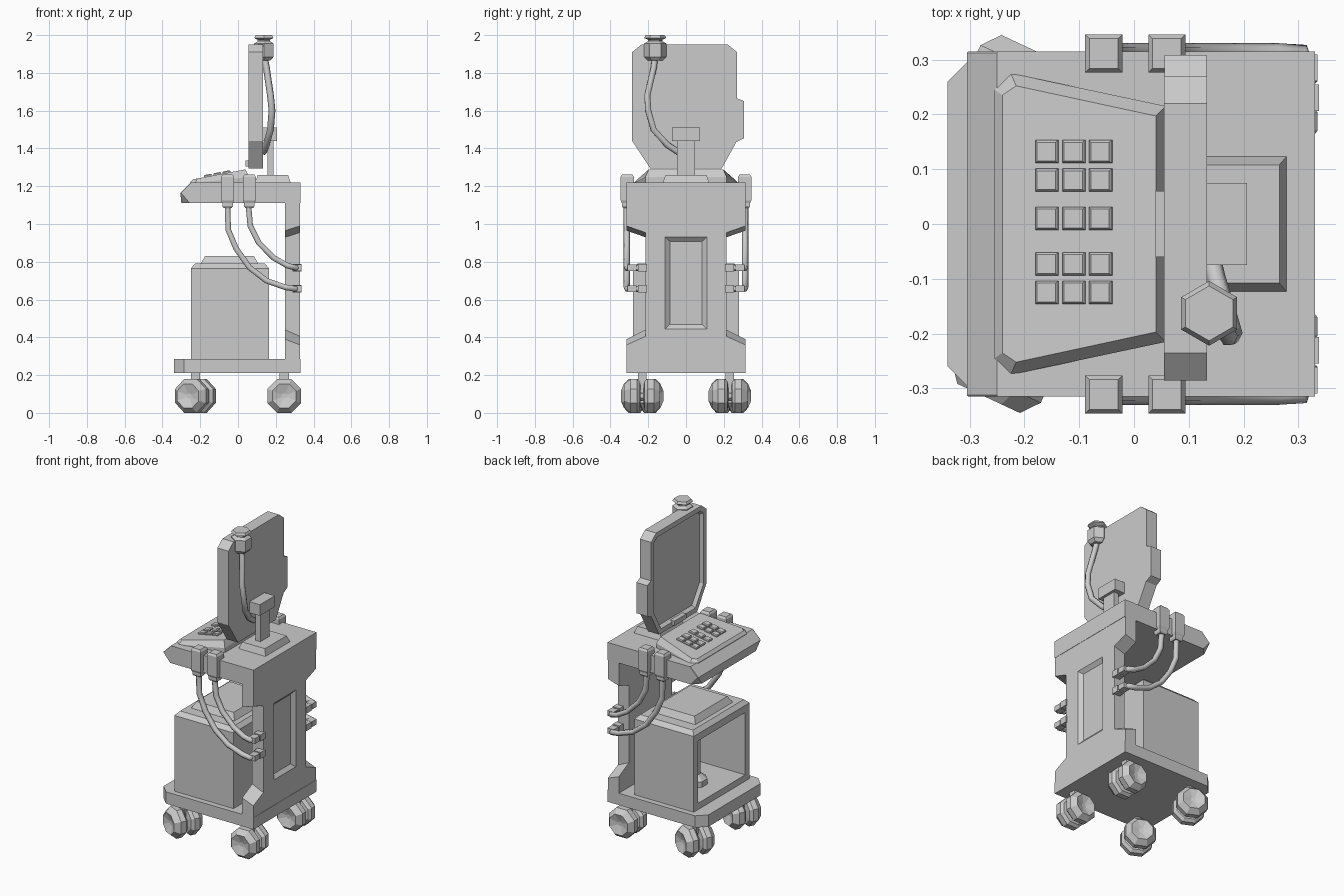
import bpy, bmesh
from math import cos, sin, pi, radians
from mathutils import Matrix, Vector

if "Cube" in bpy.data.objects:
    bpy.data.objects.remove(bpy.data.objects["Cube"])


def finish(name, bm):
    bmesh.ops.recalc_face_normals(bm, faces=bm.faces)
    me = bpy.data.meshes.new(name)
    bm.to_mesh(me)
    bm.free()
    ob = bpy.data.objects.new(name, me)
    bpy.context.collection.objects.link(ob)
    return ob


def loft(name, rings, recess=None, mat=None):
    """Skin closed rings; recess = (face direction, [(inset, depth), ...])."""
    bm = bmesh.new()
    vs = [[bm.verts.new(p) for p in r] for r in rings]
    n = len(rings[0])
    for a, b in zip(vs, vs[1:]):
        for i in range(n):
            j = (i + 1) % n
            bm.faces.new((a[i], a[j], b[j], b[i]))
    bm.faces.new(vs[0])
    bm.faces.new(vs[-1])
    bmesh.ops.recalc_face_normals(bm, faces=bm.faces)
    if recess:
        d = Vector(recess[0])
        f = max((f for f in bm.faces if f.normal.dot(d) > 0.99), key=lambda f: f.calc_area())
        for t, depth in recess[1]:
            bmesh.ops.inset_region(bm, faces=[f], thickness=t, depth=depth, use_even_offset=True)
    if mat:
        bm.transform(mat)
    return finish(name, bm)


def block(name, cx, cy, secs, **kw):
    """Rectangular sections (half x, half y, z) stacked upward."""
    return loft(name, [[(cx - x, cy - y, z), (cx + x, cy - y, z), (cx + x, cy + y, z),
                        (cx - x, cy + y, z)] for x, y, z in secs], **kw)


def lathe(name, prof, n, mat, phase=0.5):
    return loft(name, [[(r * cos(2 * pi * (i + phase) / n), r * sin(2 * pi * (i + phase) / n), h)
                        for i in range(n)] for r, h in prof], mat=mat)


def cable(name, pts, r):
    cu = bpy.data.curves.new(name, 'CURVE')
    cu.dimensions = '3D'
    cu.bevel_depth = r
    cu.bevel_resolution = 1
    cu.use_fill_caps = True
    sp = cu.splines.new('POLY')
    sp.points.add(len(pts) - 1)
    for p, c in zip(sp.points, pts):
        p.co = (*c, 1)
    ob = bpy.data.objects.new(name, cu)
    bpy.context.collection.objects.link(ob)


def plan(x0, x1, y, cx, cy, z):
    """Plan outline with the two front (-x) corners cut."""
    return [(x0, -y + cy, z), (x0 + cx, -y, z), (x1, -y, z),
            (x1, y, z), (x0 + cx, y, z), (x0, y - cy, z)]


# Base plate and desk
loft("base_plate", [plan(-.34, .33, .315, .055, .055, z) for z in (.21, .285)])
loft("desk", [plan(-.30, .33, .315, .045, .045, 1.11), plan(-.305, .33, .315, .003, .003, 1.165),
              plan(-.25, .33, .315, .003, .003, 1.22)])

# Back column with flared ends and recessed panel
half = [(.315, .21), (.315, .36), (.215, .405), (.215, .955), (.315, .99), (.315, 1.218)]
half_in = [(.315, .21), (.315, .39), (.215, .44), (.215, .93), (.315, .965), (.315, 1.218)]
column = loft("back_column", [[(x, y, z) for y, z in h] + [(x, -y, z) for y, z in reversed(h)]
                              for x, h in ((.25, half_in), (.328, half))])
cut = loft("panel_cutter", [[(x, -y, .688 - z), (x, y, .688 - z), (x, y, .688 + z), (x, -y, .688 + z)]
                            for x, y, z in ((.308, .085, .22), (.328, .11, .243), (.35, .1375, .2685))])
cut.hide_render = True
cut.hide_viewport = True
mod = column.modifiers.new("panel", 'BOOLEAN')
mod.operation = 'DIFFERENCE'
mod.object = cut

# Cabinet with open front, lid and inner bottle
block("cabinet", -.0425, 0, [(.2075, .28, .28), (.2075, .28, .765), (.185, .255, .79)],
      recess=((-1, 0, 0), [(.045, 0), (.001, -.34)]))
block("cabinet_lid", -.045, 0, [(.155, .19, .785), (.13, .165, .83)])
lathe("inner_bottle", [(.07, .32), (.07, .36), (.03, .39), (.03, .70), (.02, .73)], 8,
      Matrix.Translation((-.08, .02, 0)))

# Twin-wheel casters, front pair swivelled
wheel = [(.05, .008), (.08, .012), (.097, .028), (.097, .062), (.068, .095), (.015, .078)]
for cx, ang in ((-.225, -25), (.245, 0)):
    for cy in (-.232, .232):
        base = Matrix.Translation((cx, cy, .09)) @ Matrix.Rotation(radians(ang), 4, 'Z')
        for s in (1, -1):
            lathe("caster_wheel", wheel, 8, base @ Matrix.Rotation(radians(90 * s), 4, 'X'))
        lathe("caster_axle", [(.03, -.03), (.03, .03)], 8, base @ Matrix.Rotation(radians(90), 4, 'X'))
        block("caster_stem", cx, cy, [(.025, .022, .09), (.025, .022, .215)])

# Sloped keyboard console
slope = .05 / .265


def top_z(x):
    return 1.24 + slope * (x + .22)


low = [(-.255, .245), (-.225, .275), (.058, .215)]
high = [(-.24, .235), (-.215, .252), (.04, .197)]
ring = lambda pts, f: [(x, y, f(x)) for x, y in pts] + [(x, -y, f(x)) for x, y in reversed(pts)]
loft("keyboard_console", [ring(low, lambda x: 1.21), ring(low, lambda x: 1.218 + max(0, x + .2) * .12),
                          ring(high, top_z)])

# Keys
for kx in (-.158, -.109, -.06):
    for ky in (.132, .08, .01, -.073, -.125):
        m = Matrix.Translation((kx, ky, top_z(kx))) @ Matrix.Rotation(-slope, 4, 'Y')
        block("key", 0, 0, [(.021, .021, -.005), (.021, .021, .006), (.017, .017, .011)], mat=m)

# Monitor with recessed screen, side bump and bottom latch
outline = [(-.19, 1.295), (.19, 1.295), (.27, 1.44), (.27, 1.91), (.22, 1.95),
           (-.235, 1.95), (-.285, 1.91), (-.285, 1.44)]
loft("monitor", [[(x, y, z) for y, z in outline] for x in (.055, .133)],
     recess=((-1, 0, 0), [(.03, 0), (.015, -.02)]))
loft("monitor_side_bump", [[(x, .26, 1.43), (x, .308, 1.455), (x, .308, 1.65), (x, .26, 1.67)]
                           for x in (.056, .132)])
block("monitor_latch", .055, 0, [(.016, .06, 1.305), (.016, .06, 1.335)])

# Monitor stand
block("stand_foot", .185, 0, [(.095, .125, 1.215), (.08, .108, 1.26)])
block("stand_post", .172, 0, [(.017, .047, 1.25), (.017, .047, 1.45)])
block("stand_head", .168, 0, [(.038, .075, 1.44), (.038, .075, 1.51)])

# Probe behind the monitor and its cable
lathe("top_probe", [(.04, 1.865), (.059, 1.885), (.059, 1.955), (.038, 1.968), (.038, 1.975),
                    (.059, 1.985), (.05, 2.0)], 6, Matrix.Translation((.137, -.163, 0)))
cable("top_probe_cable", [(.14, -.165, 1.88), (.15, -.17, 1.83), (.172, -.205, 1.68), (.18, -.2, 1.6),
                          (.172, -.172, 1.5), (.15, -.10, 1.42), (.135, -.04, 1.38)], .018)

# Side holders, hanging cables and column plugs
runs = {-.055: [(1.10, -.055), (.97, -.052), (.87, -.01), (.77, .06), (.70, .15), (.665, .25), (.657, .30)],
        .06: [(1.10, .055), (.99, .065), (.90, .11), (.82, .19), (.78, .26), (.768, .305)]}
for s in (1, -1):
    for hx, run in runs.items():
        block("side_holder", hx, s * .311, [(.022, .022, 1.085), (.028, .028, 1.095), (.028, .028, 1.11),
                                            (.034, .035, 1.125), (.034, .035, 1.25), (.026, .027, 1.262)])
        ez = run[-1][0]
        cable("side_cable", [(x, s * .313, z) for z, x in run] + [(.312, s * .285, ez), (.312, s * .21, ez)], .017)
        block("column_plug", .313, s * .23, [(.024, .024, ez - .02), (.024, .024, ez + .02)])
        block("cable_collar", .313, s * .285, [(.022, .024, ez - .017), (.022, .024, ez + .017)])
